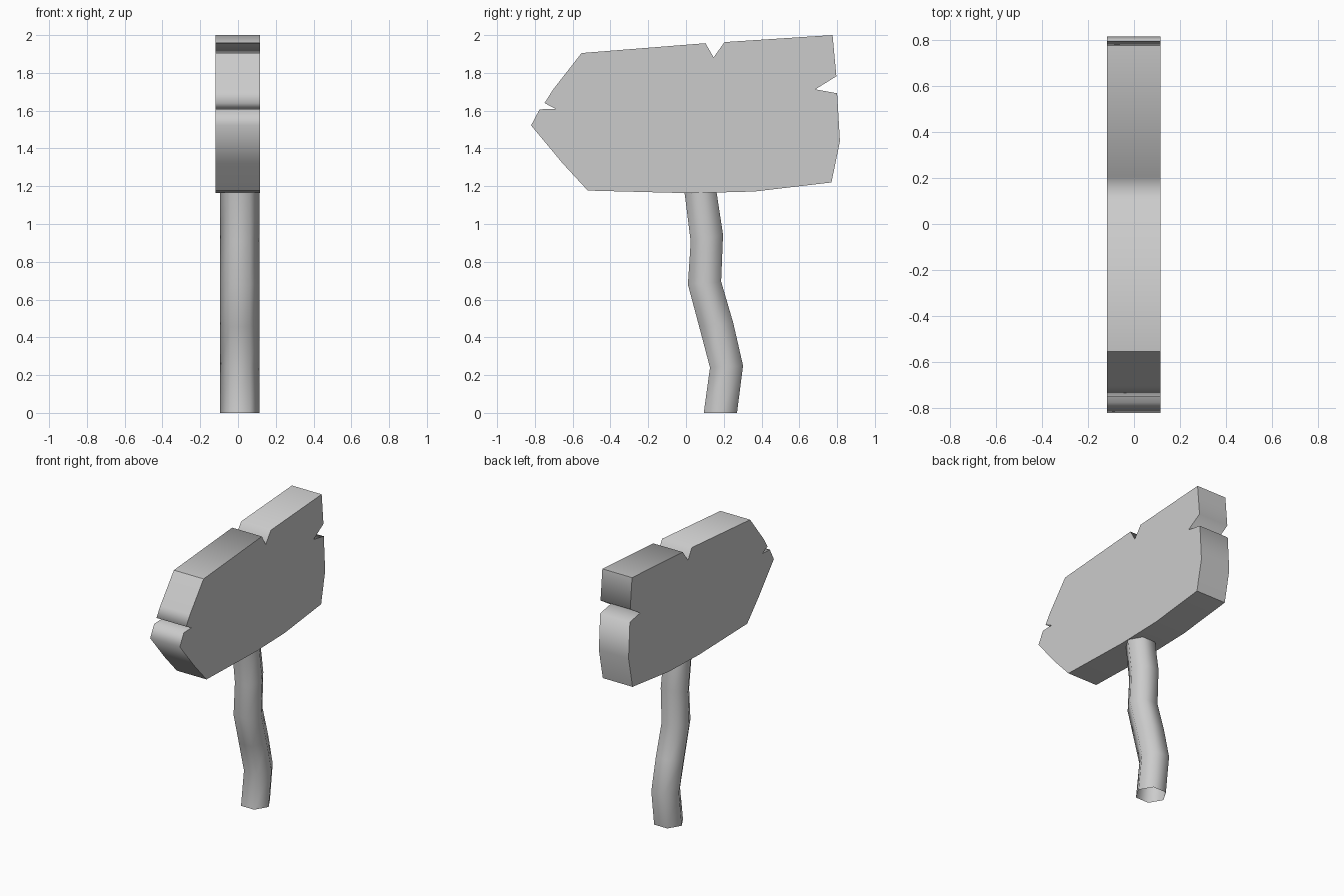
import bpy, bmesh, math

if "Cube" in bpy.data.objects:
    bpy.data.objects.remove(bpy.data.objects["Cube"])


def make_object(name, bm):
    bmesh.ops.recalc_face_normals(bm, faces=bm.faces)
    mesh = bpy.data.meshes.new(name)
    bm.to_mesh(mesh)
    bm.free()
    obj = bpy.data.objects.new(name, mesh)
    bpy.context.collection.objects.link(obj)
    return obj


# Sign board: notched arrow outline (y, z), extruded along x
outline = [(-0.553, 1.905), (0.103, 1.957), (0.146, 1.882), (0.204, 1.963),
           (0.776, 2.0), (0.796, 1.782), (0.685, 1.713), (0.80, 1.692),
           (0.815, 1.438), (0.77, 1.22), (0.362, 1.172), (0.02, 1.163),
           (-0.52, 1.177), (-0.653, 1.321), (-0.82, 1.522), (-0.775, 1.607),
           (-0.69, 1.61), (-0.749, 1.64), (-0.705, 1.71)]
sharp_corners = {0, 4, 9, 12, 16}
bm = bmesh.new()
back, front = [[bm.verts.new((x, y, z)) for y, z in outline] for x in (-0.118, 0.116)]
bm.faces.new(back)
bm.faces.new(front)
n = len(outline)
for i in range(n):
    j = (i + 1) % n
    side = bm.faces.new((back[i], back[j], front[j], front[i]))
    side.smooth = True
for i in range(n):
    j = (i + 1) % n
    for row in (back, front):
        bm.edges.get((row[i], row[j])).smooth = False
    if i in sharp_corners:
        bm.edges.get((back[i], front[i])).smooth = False
make_object("sign_board", bm)

# Crooked post: open six-sided tube; each ring is its -y and +y side as (y, z)
rings = [((0.094, 0.0), (0.270, 0.0)), ((0.127, 0.24), (0.302, 0.25)),
         ((0.070, 0.456), (0.250, 0.477)), ((0.010, 0.68), (0.186, 0.695)),
         ((0.025, 0.907), (0.196, 0.944)), ((-0.012, 1.20), (0.157, 1.20))]
bm = bmesh.new()
loops = []
for (y0, z0), (y1, z1) in rings:
    loop = []
    for k in range(6):
        a = math.radians(60 * k)
        t = 0.5 + 0.5 * math.sin(a) / math.sin(math.radians(60))
        loop.append(bm.verts.new((0.01 + 0.104 * math.cos(a),
                                  y0 + (y1 - y0) * t, z0 + (z1 - z0) * t)))
    loops.append(loop)
for low, high in zip(loops, loops[1:]):
    for k in range(6):
        m = (k + 1) % 6
        bm.faces.new((low[k], low[m], high[m], high[k])).smooth = True
make_object("post", bm)
